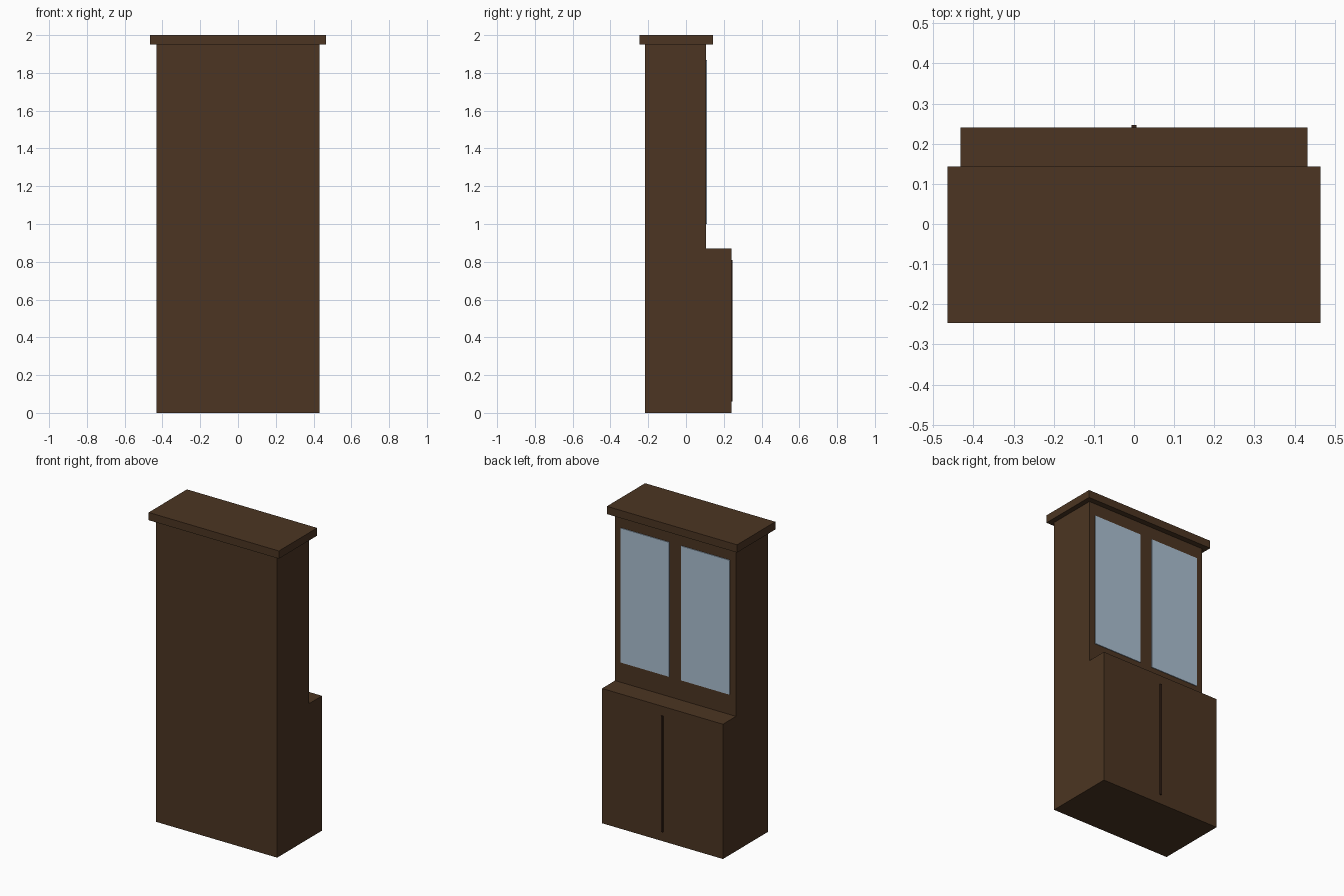
import bpy, bmesh

if "Cube" in bpy.data.objects:
    bpy.data.objects.remove(bpy.data.objects["Cube"])


def srgb(r, g, b):
    def lin(c):
        c /= 255
        return c / 12.92 if c <= 0.04045 else ((c + 0.055) / 1.055) ** 2.4
    return (lin(r), lin(g), lin(b), 1)


def material(name, rgb):
    m = bpy.data.materials.new(name)
    m.diffuse_color = srgb(*rgb)
    m.use_nodes = True
    m.node_tree.nodes["Principled BSDF"].inputs["Base Color"].default_value = m.diffuse_color
    return m


wood = material("dark_wood", (76, 53, 34))
trim = material("darker_wood", (58, 37, 26))
glass = material("pale_blue_glass", (172, 192, 210))


def extrude_profile(name, yz, x0, x1, mat):
    """Extrude a side profile (y, z points) along x."""
    bm = bmesh.new()
    face = bm.faces.new([bm.verts.new((x0, y, z)) for y, z in yz])
    ext = bmesh.ops.extrude_face_region(bm, geom=[face])
    verts = [v for v in ext["geom"] if isinstance(v, bmesh.types.BMVert)]
    bmesh.ops.translate(bm, verts=verts, vec=(x1 - x0, 0, 0))
    bmesh.ops.recalc_face_normals(bm, faces=bm.faces)
    me = bpy.data.meshes.new(name)
    bm.to_mesh(me)
    bm.free()
    me.materials.append(mat)
    ob = bpy.data.objects.new(name, me)
    bpy.context.collection.objects.link(ob)
    return ob


def box(name, x0, x1, y0, y1, z0, z1, mat):
    return extrude_profile(name, [(y0, z0), (y1, z0), (y1, z1), (y0, z1)], x0, x1, mat)


# Cabinet body: deep base with a shallower upper case
extrude_profile("cabinet_body",
                [(-0.217, 0), (0.24, 0), (0.24, 0.87), (0.107, 0.87),
                 (0.107, 1.95), (-0.217, 1.95)], -0.432, 0.432, wood)

# Overhanging top board
box("cornice", -0.465, 0.465, -0.247, 0.143, 1.95, 2.0, wood)

# Glass panes of the upper doors
for side, x0, x1 in (("left", -0.39, -0.044), ("right", 0.044, 0.39)):
    box("glass_pane_" + side, x0, x1, 0.106, 0.112, 1.0, 1.868, glass)

# Strip between the lower doors
box("door_strip", -0.006, 0.006, 0.239, 0.247, 0.06, 0.81, trim)
